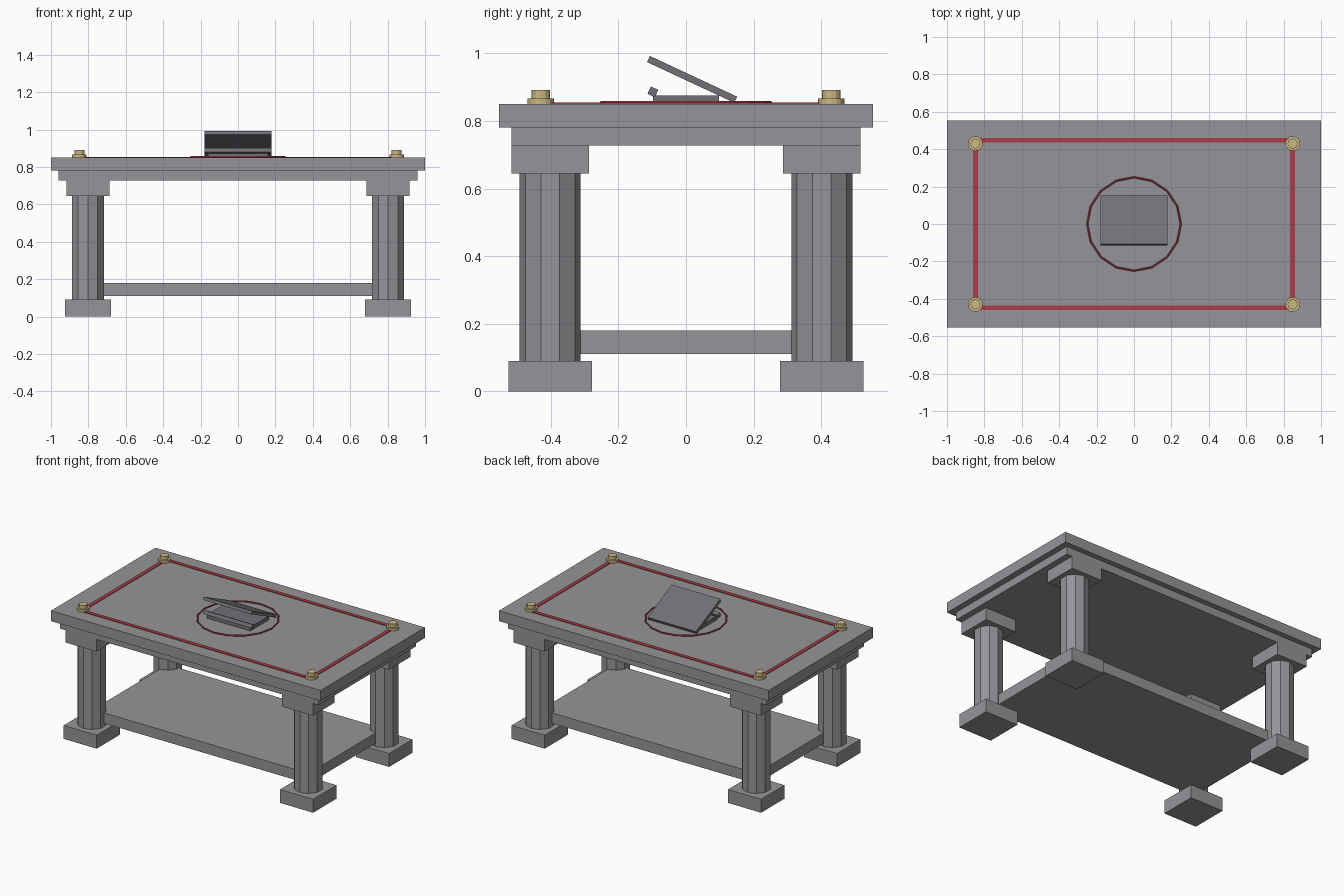
import bpy, math

if "Cube" in bpy.data.objects:
    bpy.data.objects.remove(bpy.data.objects["Cube"])


def material(name, color):
    m = bpy.data.materials.new(name)
    m.diffuse_color = color
    m.use_nodes = True
    m.node_tree.nodes["Principled BSDF"].inputs["Base Color"].default_value = m.diffuse_color
    return m


STONE = material("dark_stone", (0.3, 0.3, 0.32, 1))
SLATE = material("slate", (0.165, 0.165, 0.18, 1))
RED = material("red_inlay", (0.4, 0.045, 0.065, 1))
BRASS = material("brass", (0.6, 0.48, 0.23, 1))


def finish(name, mat):
    o = bpy.context.object
    o.name = name
    o.data.materials.append(mat)
    return o


def box(name, center, size, mat, tilt=0):
    bpy.ops.mesh.primitive_cube_add(size=1, location=center, rotation=(math.radians(tilt), 0, 0))
    o = finish(name, mat)
    o.scale = size
    return o


def slab(name, hx, hy, z0, z1, x=0, y=0, mat=STONE):
    return box(name, (x, y, (z0 + z1) / 2), (2 * hx, 2 * hy, z1 - z0), mat)


def cylinder(name, x, y, r, z0, z1, sides, mat=STONE):
    bpy.ops.mesh.primitive_cylinder_add(vertices=sides, radius=r, depth=z1 - z0,
                                        location=(x, y, (z0 + z1) / 2))
    return finish(name, mat)


# Top, apron and lower shelf
slab("table_top", 1.0, 0.553, 0.78, 0.85)
slab("apron", 0.96, 0.517, 0.727, 0.78)
slab("lower_shelf", 0.8, 0.395, 0.11, 0.18)

# Four legs with base, ten-sided column and capital, and a brass stud above each
for sx, side in ((-1, "left"), (1, "right")):
    for sy, end in ((-1, "front"), (1, "back")):
        tag = f"{end}_{side}"
        x, y = sx * 0.803, sy * 0.402
        slab(f"leg_base_{tag}", 0.123, 0.124, 0, 0.09, x, y)
        cylinder(f"leg_column_{tag}", x, y, 0.09, 0.09, 0.645, 10)
        slab(f"leg_capital_{tag}", 0.115, 0.115, 0.645, 0.727, x, y)
        kx, ky = sx * 0.848, sy * 0.43
        cylinder(f"stud_base_{tag}", kx, ky, 0.039, 0.85, 0.867, 16, BRASS)
        cylinder(f"stud_cap_{tag}", kx, ky, 0.027, 0.867, 0.891, 12, BRASS)

# Red border strips
for s, end, side in ((-1, "front", "left"), (1, "back", "right")):
    slab(f"border_{end}", 0.85, 0.0125, 0.848, 0.854, 0, s * 0.447, RED)
    slab(f"border_{side}", 0.0125, 0.447, 0.848, 0.854, s * 0.847, 0, RED)

# Red ring in the centre
bpy.ops.mesh.primitive_torus_add(major_segments=16, minor_segments=6, major_radius=0.25,
                                 minor_radius=0.005, location=(0, 0, 0.854))
finish("centre_ring", RED)

# Lectern: foot, sloping board and lip
slab("lectern_foot", 0.16, 0.098, 0.85, 0.876, mat=SLATE)
box("lectern_board", (0, 0.018, 0.923), (0.36, 0.285, 0.02), SLATE, tilt=-25)
box("lectern_lip", (0, -0.098, 0.886), (0.36, 0.024, 0.024), SLATE, tilt=-25)
